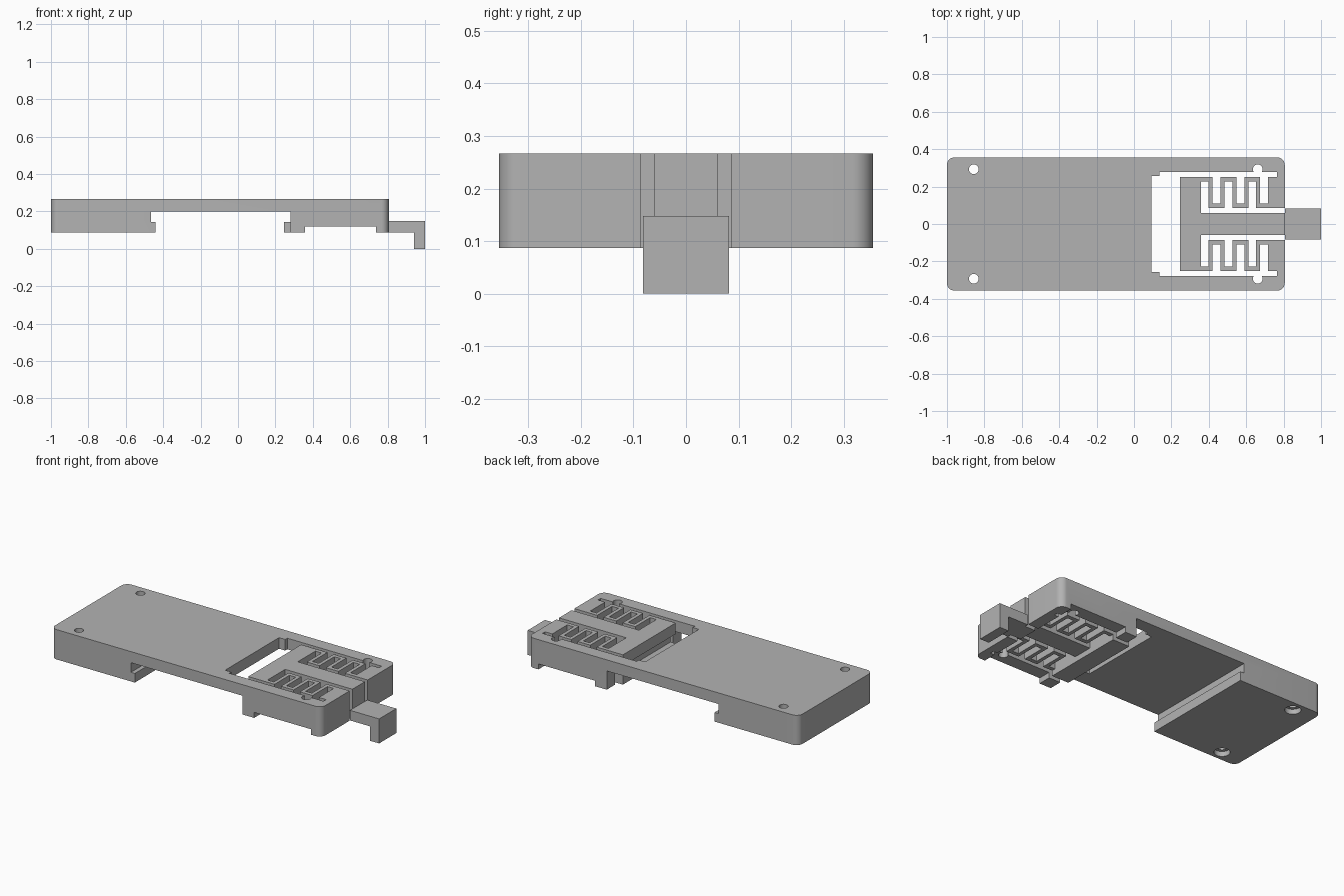
import bpy, bmesh, math
from mathutils import Vector

if "Cube" in bpy.data.objects:
    bpy.data.objects.remove(bpy.data.objects["Cube"])

grey = bpy.data.materials.new("grey plastic")
grey.diffuse_color = (0.45, 0.45, 0.45, 1)
grey.use_nodes = True
grey.node_tree.nodes["Principled BSDF"].inputs["Base Color"].default_value = grey.diffuse_color

BOTTOM, TOP = 0.087, 0.267      # body heights
HALF_W, RIGHT = 0.356, 0.806    # body half width and right end


def prism(name, points, lo, hi, axis="z"):
    """Extrude a 2D outline: (x, y) along z, or (x, z) along y."""
    bm = bmesh.new()
    place = (lambda p, t: (p[0], p[1], t)) if axis == "z" else (lambda p, t: (p[0], t, p[1]))
    face = bm.faces.new([bm.verts.new(place(p, lo)) for p in points])
    ext = bmesh.ops.extrude_face_region(bm, geom=[face])
    verts = [g for g in ext["geom"] if isinstance(g, bmesh.types.BMVert)]
    offset = Vector((0, 0, hi - lo)) if axis == "z" else Vector((0, hi - lo, 0))
    bmesh.ops.translate(bm, vec=offset, verts=verts)
    bmesh.ops.recalc_face_normals(bm, faces=bm.faces)
    mesh = bpy.data.meshes.new(name)
    bm.to_mesh(mesh)
    bm.free()
    mesh.materials.append(grey)
    obj = bpy.data.objects.new(name, mesh)
    bpy.context.collection.objects.link(obj)
    return obj


def circle(cx, cy, r, n=24, start=0.0, sweep=2 * math.pi):
    return [(cx + r * math.cos(start + sweep * i / n),
             cy + r * math.sin(start + sweep * i / n)) for i in range(n)]


def cut(target, cutter):
    mod = target.modifiers.new("cut", "BOOLEAN")
    mod.operation, mod.solver, mod.object = "DIFFERENCE", "EXACT", cutter
    bpy.context.view_layer.objects.active = target
    bpy.ops.object.modifier_apply(modifier=mod.name)
    bpy.data.objects.remove(cutter)


def mirror(points):
    return [(x, -y) for x, y in reversed(points)]


# Body: rounded rectangular slab
R = 0.04
outline = []
for cx, cy, a in ((RIGHT - R, HALF_W - R, 0), (-1 + R, HALF_W - R, 90),
                  (-1 + R, -HALF_W + R, 180), (RIGHT - R, -HALF_W + R, 270)):
    outline += circle(cx, cy, R, 9, math.radians(a), math.pi / 2 * 9 / 8)
body = prism("body", outline, BOTTOM, TOP)

# Underside channel with an overhanging lip, and the shallow recess under the springs
cut(body, prism("channel", [(-0.44, 0), (-0.44, 0.142), (-0.466, 0.142), (-0.466, 0.2),
                            (0.28, 0.2), (0.28, 0)], -1, 1, "y"))
cut(body, prism("recess", [(0.357, 0), (0.357, 0.12), (0.737, 0.12), (0.737, 0)], -1, 1, "y"))

# Spring cells: alternate ones open to the outer slot and to the inner gap
cells = [(0.357 + 0.0635 * i, 0.399 + 0.0635 * i) for i in range(6)]
SLOT_IN, SLOT_OUT, GAP_IN, GAP_OUT, WALL = 0.252, 0.277, 0.06, 0.086, 0.024

# Window with outer slots and outward-opening cells
half = [(0.245, SLOT_IN)]
for a, b in cells[1::2]:
    half += [(a, SLOT_IN), (a, GAP_OUT + WALL), (b, GAP_OUT + WALL), (b, SLOT_IN)]
half += [(0.765, SLOT_IN), (0.765, SLOT_OUT), (0.135, SLOT_OUT), (0.135, 0.257), (0.094, 0.257)]
cut(body, prism("window", half + mirror(half), -0.1, 0.5))

# Inner gaps beside the release bar, with inward-opening cells
gap = [(0.357, GAP_IN), (0.9, GAP_IN), (0.9, GAP_OUT)]
for a, b in reversed(cells[0::2]):
    gap += [(b, GAP_OUT), (b, SLOT_IN - WALL), (a, SLOT_IN - WALL)]
    if a > 0.36:
        gap.append((a, GAP_OUT))
for outline in (gap, mirror(gap)):
    cut(body, prism("gap", outline, -0.1, 0.5))

# Screw holes, wider underneath
for x, floor in ((-0.857, BOTTOM), (0.662, 0.12)):
    for y in (-0.293, 0.293):
        cut(body, prism("hole", circle(x, y, 0.026), -0.1, 0.5))
        if x < 0:
            cut(body, prism("counterbore", circle(x, y, 0.044), -0.1, floor + 0.03))

# Lip under the sliding plate's inner edge
lip = prism("slider_lip", [(0.245, BOTTOM), (0.285, BOTTOM), (0.285, 0.142), (0.245, 0.142)],
            -SLOT_IN, SLOT_IN, "y")

# Release tab with a downward hook
tab = prism("release_tab", [(RIGHT, BOTTOM), (0.94, BOTTOM), (0.94, 0), (1, 0),
                            (1, 0.148), (RIGHT, 0.148)], -0.082, 0.082, "y")

for obj in (body, lip, tab):
    bpy.ops.object.select_all(action="DESELECT")
    obj.select_set(True)
    bpy.context.view_layer.objects.active = obj
    bpy.ops.object.shade_smooth_by_angle(angle=math.radians(30))
